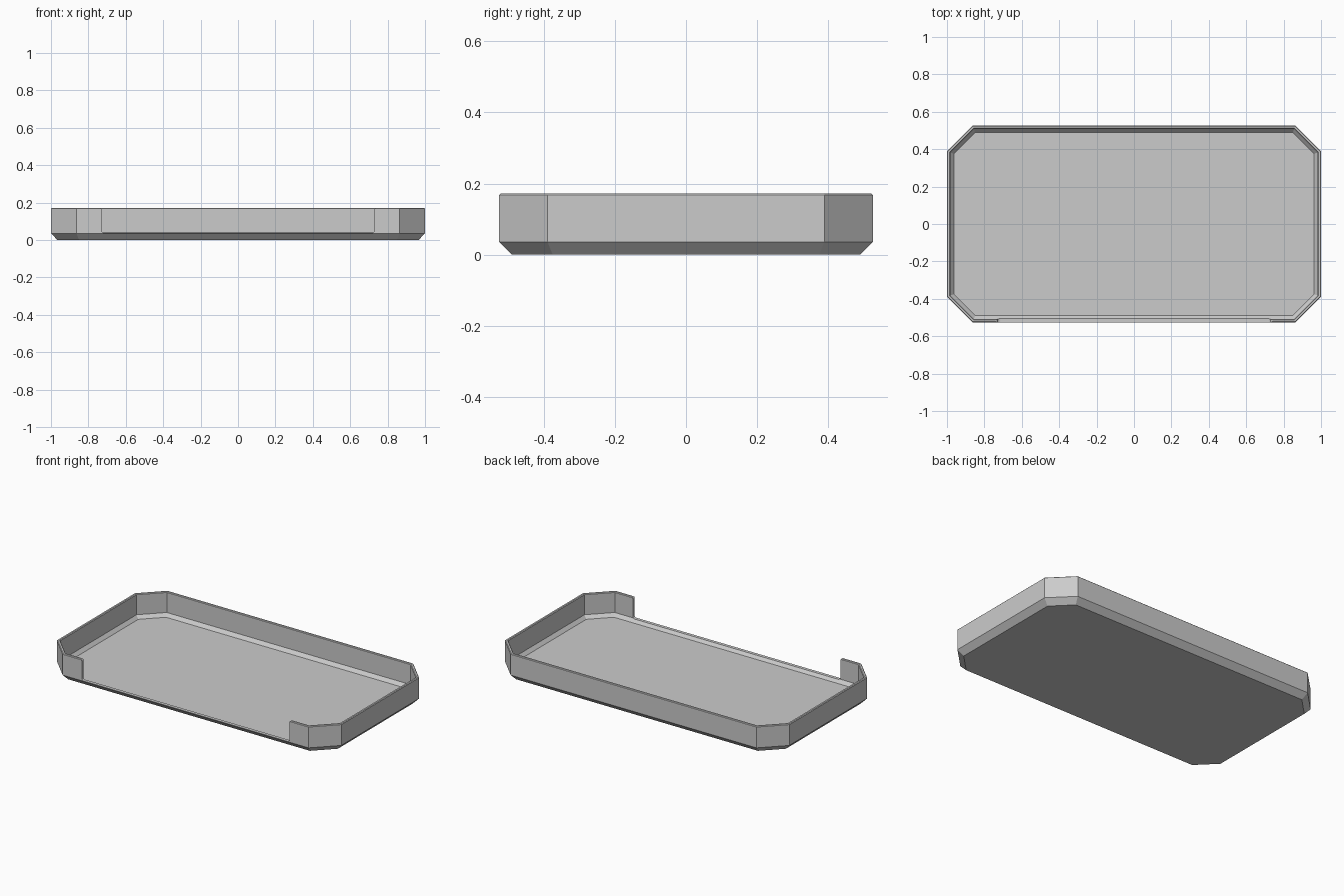
import bpy, bmesh
from math import tan, sin, cos, pi

if "Cube" in bpy.data.objects:
    bpy.data.objects.remove(bpy.data.objects["Cube"], do_unlink=True)

HALF_X, HALF_Y, CUT = 1.0, 0.526, 0.136
HEIGHT, OPEN_X, LIP_Z = 0.172, 0.73, 0.038

grey = bpy.data.materials.new("plain_grey")
grey.use_nodes = True
grey.diffuse_color = (0.6, 0.6, 0.6, 1)
grey.node_tree.nodes["Principled BSDF"].inputs["Base Color"].default_value = (0.6, 0.6, 0.6, 1)


def finish(bm, name):
    bmesh.ops.recalc_face_normals(bm, faces=bm.faces)
    mesh = bpy.data.meshes.new(name)
    bm.to_mesh(mesh)
    bm.free()
    mesh.materials.append(grey)
    obj = bpy.data.objects.new(name, mesh)
    bpy.context.collection.objects.link(obj)
    return obj


def octagon(inset):
    """Rectangle with 45 degree corners, moved inward by an even distance."""
    x, y = HALF_X - inset, HALF_Y - inset
    c = CUT - inset * (1 - tan(pi / 8))
    quarter = [(x, y - c), (x - c, y)]
    half = quarter + [(-a, b) for a, b in reversed(quarter)]
    return half + [(-a, -b) for a, b in half]


# Tray shell: octagon rings from the underside, over the rim, to the floor
bm = bmesh.new()
profile = [(0.035, 0), (0, 0.036), (0, HEIGHT - 0.004), (0.004, HEIGHT),
           (0.014, HEIGHT), (0.018, HEIGHT - 0.004), (0.018, 0.041), (0.037, 0.02)]
rings = [[bm.verts.new((x, y, z)) for x, y in octagon(d)] for d, z in profile]
for low, high in zip(rings, rings[1:]):
    for i in range(8):
        j = (i + 1) % 8
        bm.faces.new((low[i], low[j], high[j], high[i]))
bm.faces.new(rings[0])
bm.faces.new(rings[-1])
tray = finish(bm, "tray")


# Cutter for the front opening: rounded at the lip and at the top of the tabs
def arc(cx, cz, r, start, end, steps=5):
    return [(cx + r * cos(start + (end - start) * i / steps),
             cz + r * sin(start + (end - start) * i / steps)) for i in range(steps + 1)]


R, T = 0.015, 0.01
side = arc(OPEN_X - R, LIP_Z + R, R, -pi / 2, 0)
side += arc(OPEN_X + T, HEIGHT - T, T, pi, pi / 2)
side.append((OPEN_X + T, HEIGHT + 0.1))
outline = side + [(-x, z) for x, z in reversed(side)]
bm = bmesh.new()
face = bm.faces.new([bm.verts.new((x, -HALF_Y - 0.1, z)) for x, z in outline])
extruded = bmesh.ops.extrude_face_region(bm, geom=[face])
bmesh.ops.translate(bm, vec=(0, 0.2, 0),
                    verts=[v for v in extruded["geom"] if isinstance(v, bmesh.types.BMVert)])
cutter = finish(bm, "front_opening_cutter")

# Cut the opening, then drop the cutter
opening = tray.modifiers.new("front_opening", 'BOOLEAN')
opening.operation = 'DIFFERENCE'
opening.solver = 'EXACT'
opening.object = cutter
bpy.context.view_layer.objects.active = tray
tray.select_set(True)
bpy.ops.object.modifier_apply(modifier=opening.name)
bpy.data.objects.remove(cutter, do_unlink=True)
